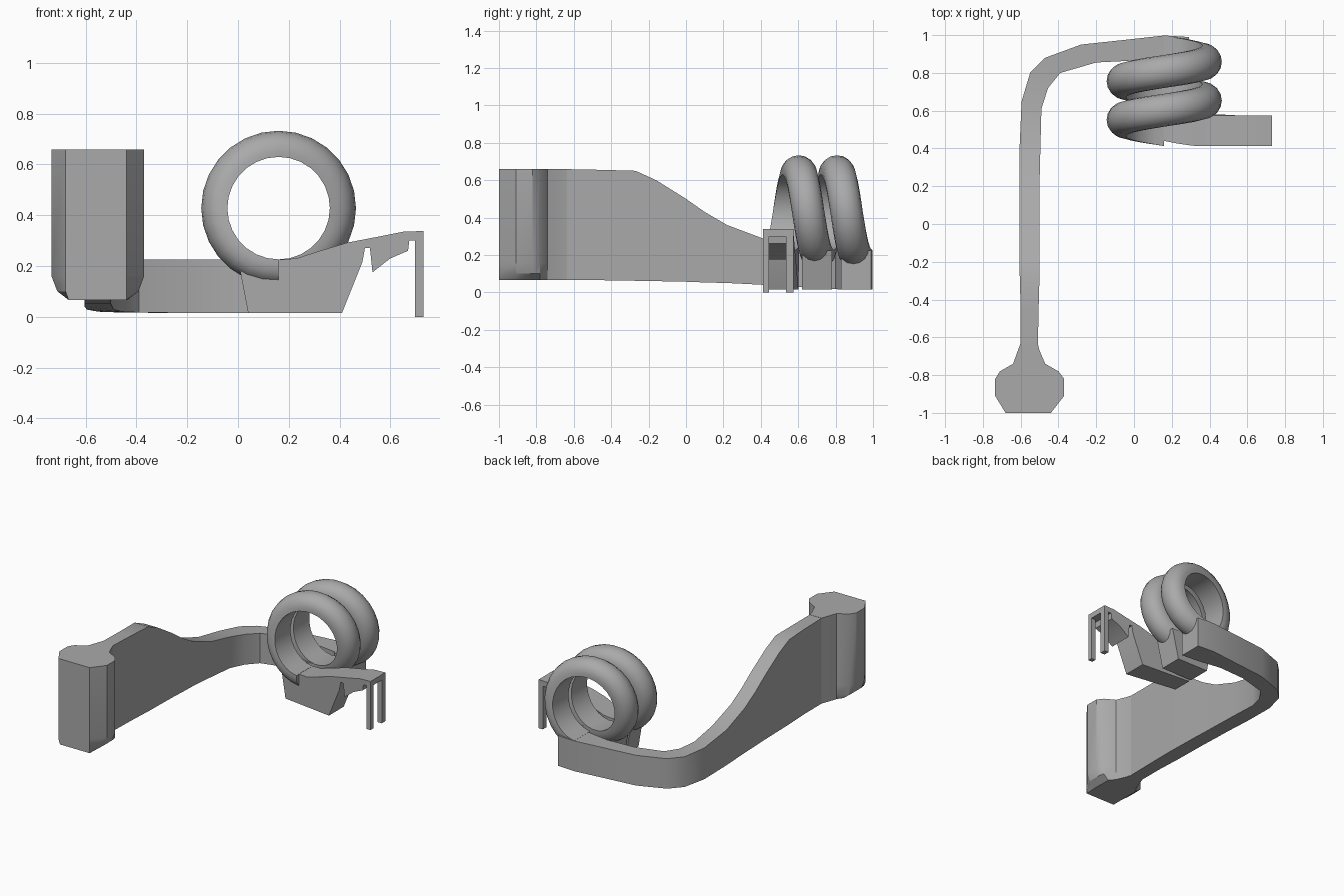
import bpy, bmesh
from math import sin, cos, pi, radians

if "Cube" in bpy.data.objects:
    bpy.data.objects.remove(bpy.data.objects["Cube"], do_unlink=True)

grey = bpy.data.materials.new("mid grey")
grey.use_nodes = True
COL = (0.4, 0.4, 0.4, 1)
grey.diffuse_color = COL
grey.node_tree.nodes["Principled BSDF"].inputs["Base Color"].default_value = COL


def loft(name, rings, angle=30):
    """Skin matching closed rings and cap both ends."""
    bm = bmesh.new()
    rows = [[bm.verts.new(p) for p in ring] for ring in rings]
    for a, b in zip(rows, rows[1:]):
        for i in range(len(a)):
            j = (i + 1) % len(a)
            bm.faces.new((a[i], a[j], b[j], b[i]))
    bm.faces.new(rows[0])
    bm.faces.new(rows[-1])
    bmesh.ops.recalc_face_normals(bm, faces=bm.faces)
    mesh = bpy.data.meshes.new(name)
    bm.to_mesh(mesh)
    bm.free()
    mesh.materials.append(grey)
    ob = bpy.data.objects.new(name, mesh)
    bpy.context.collection.objects.link(ob)
    bpy.ops.object.select_all(action='DESELECT')
    ob.select_set(True)
    bpy.context.view_layer.objects.active = ob
    bpy.ops.object.shade_smooth_by_angle(angle=radians(angle))
    return ob


def slab(name, outline, front, back, skew=0.0):
    """Extrude an x-z outline along y; left of x = 0.3 it drifts backwards."""
    def side(y, k):
        return [(x, y + k * max(0, 0.3 - x), z) for x, z in outline]
    return loft(name, [side(front, skew), side(back, skew * 0.5)])


# Post with a flared neck and a tapered foot
plan = [(-.68, -1), (-.44, -1), (-.37, -.91), (-.37, -.82), (-.40, -.78),
        (-.47, -.74), (-.50, -.67), (-.51, -.63), (-.60, -.63), (-.615, -.67),
        (-.64, -.74), (-.71, -.78), (-.735, -.82), (-.735, -.91)]
MID = -.552
rings = []
for z, half in ((.066, .115), (.10, .16), (.16, .184), (.66, .184)):
    rings.append([(min(max(x, MID - half), MID + half), y, z) for x, y in plan])
loft("post", rings)

# Curved wall: outer point, inner point, bottom and top height
stations = [
    ((-.60, -.70), (-.51, -.70), .066, .66), ((-.60, -.45), (-.505, -.45), .065, .655),
    ((-.605, -.27), (-.50, -.27), .062, .65), ((-.605, -.16), (-.50, -.16), .06, .60),
    ((-.605, 0), (-.50, 0), .057, .50), ((-.605, .10), (-.50, .10), .053, .43),
    ((-.605, .22), (-.50, .22), .05, .36), ((-.605, .42), (-.495, .42), .04, .285),
    ((-.595, .65), (-.49, .61), .028, .245), ((-.55, .80), (-.455, .72), .02, .23),
    ((-.47, .88), (-.39, .80), .017, .225), ((-.28, .95), (-.20, .855), .015, .225),
    ((0, .98), (0, .865), .015, .225), ((.16, .998), (.16, .84), .015, .225),
    ((.29, .99), (.29, .83), .015, .225)]
loft("curved_wall", [[(*o, b), (*i, b), (*i, t), (*o, t)] for o, i, b, t in stations])

# Two-turn coil with a flat inner face and a rounded outside
CX, CZ, HOLE, OUTER, HALF = .16, .428, .202, .305, .087
section = [(HOLE, -HALF), (HOLE, HALF)]
for k in range(9):
    a = pi * k / 8
    section.append((.225 + (OUTER - .225) * sin(a), HALF * cos(a)))
STEPS = 56
coil = []
for s in range(STEPS + 1):
    t = s / STEPS
    a = -pi / 2 - 4 * pi * t
    y = .50 + .41 * t
    coil.append([(CX + r * cos(a), y + w, CZ + r * sin(a)) for r, w in section])
loft("coil", coil, 40)

# Front arm: foot, rising top strip and hooked tooth
arm = [(.0, .225), (.04, .015), (.41, .015), (.49, .215), (.50, .27), (.52, .27),
       (.53, .175), (.60, .23), (.67, .26), (.675, .30), (.73, .30), (.73, .338),
       (.65, .335), (.55, .315), (.43, .292), (.33, .262), (.23, .23), (.16, .225)]
slab("front_arm", arm, .412, .575, .2)

# Middle foot below the coil
slab("middle_foot", [(.0, .225), (.04, .015), (.28, .015), (.33, .225)], .62, .78)

# Pair of pins at the arm tip
for side, y0, y1 in (("front", .412, .443), ("back", .535, .575)):
    slab(side + "_pin", [(.698, 0), (.73, 0), (.73, .32), (.698, .32)], y0, y1)
